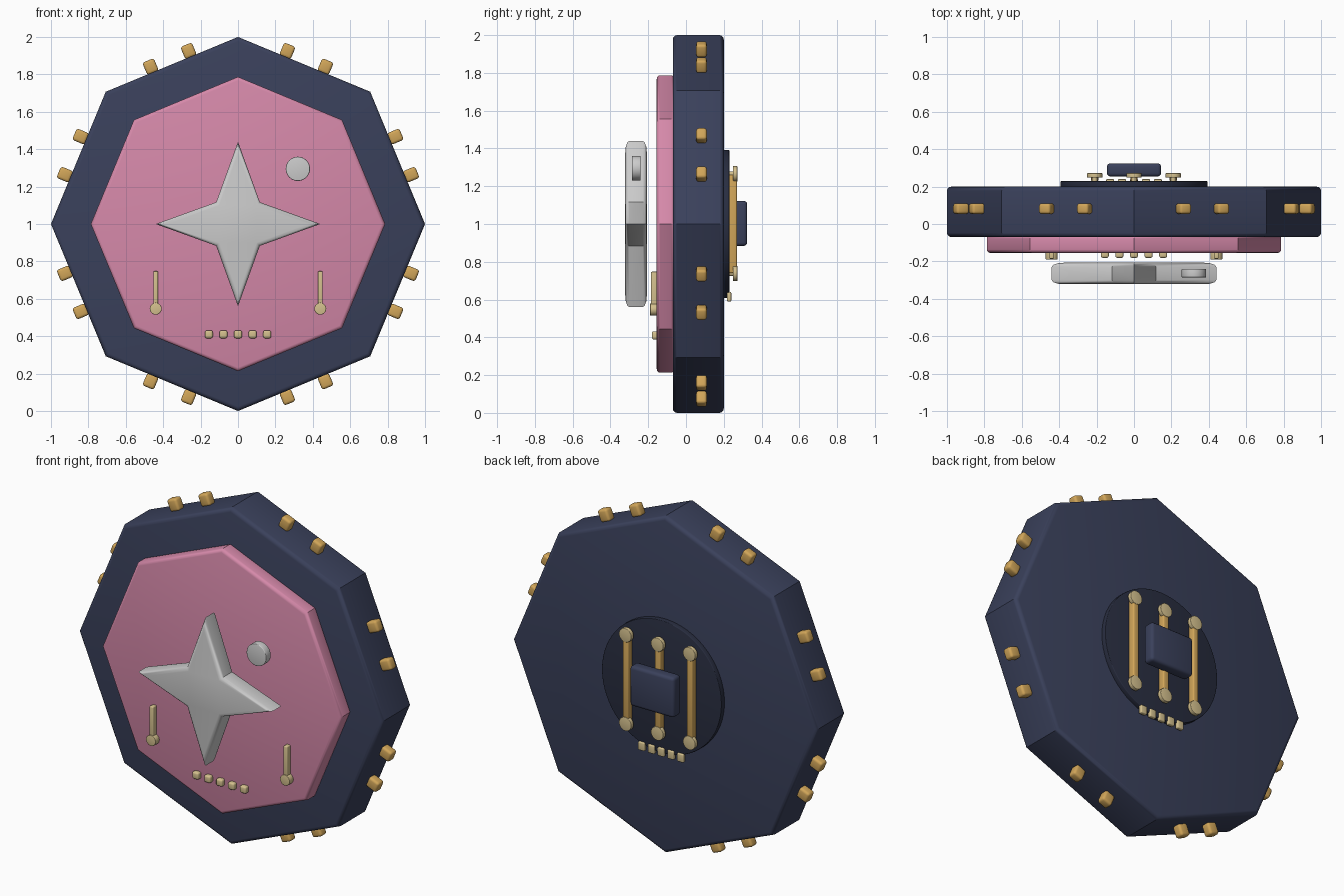
import bpy, bmesh
from math import sin, cos, pi, radians
from mathutils import Matrix

if "Cube" in bpy.data.objects:
    bpy.data.objects.remove(bpy.data.objects["Cube"])


def material(name, rgb):
    m = bpy.data.materials.new(name)
    m.diffuse_color = (*rgb, 1)
    m.use_nodes = True
    m.node_tree.nodes["Principled BSDF"].inputs["Base Color"].default_value = m.diffuse_color
    return m


NAVY = material("navy", (0.042, 0.052, 0.105))
DARK = material("dark_navy", (0.022, 0.027, 0.052))
PINK = material("pink", (0.67, 0.25, 0.40))
GOLD = material("gold", (0.64, 0.38, 0.10))
PALE = material("pale_gold", (0.66, 0.53, 0.27))


def finish(name, bm, mat):
    bmesh.ops.recalc_face_normals(bm, faces=bm.faces)
    mesh = bpy.data.meshes.new(name)
    bm.to_mesh(mesh)
    bm.free()
    ob = bpy.data.objects.new(name, mesh)
    bpy.context.collection.objects.link(ob)
    if mat:
        mesh.materials.append(mat)
    bpy.ops.object.select_all(action='DESELECT')
    ob.select_set(True)
    bpy.context.view_layer.objects.active = ob
    bpy.ops.object.shade_smooth_by_angle(angle=radians(35))
    return ob


def prism(name, pts, y0, y1, mat, bevel=0.0):
    """Extrude an (x, z) outline along y and round the rims of both caps."""
    bm = bmesh.new()
    face = bm.faces.new([bm.verts.new((x, y0, z)) for x, z in pts])
    ext = bmesh.ops.extrude_face_region(bm, geom=[face], use_keep_orig=True)
    for v in ext["geom"]:
        if isinstance(v, bmesh.types.BMVert):
            v.co.y = y1
    bmesh.ops.recalc_face_normals(bm, faces=bm.faces)
    if bevel:
        rims = [e for e in bm.edges if abs(e.verts[0].co.y - e.verts[1].co.y) < 1e-5]
        bmesh.ops.bevel(bm, geom=rims, offset=bevel, segments=3, profile=0.5,
                        affect='EDGES', clamp_overlap=True)
    return finish(name, bm, mat)


def ring(n, r, cx=0, cz=1, r2=None):
    return [(cx + (r2 if r2 and i % 2 else r) * cos(2 * pi * i / n),
             cz + (r2 if r2 and i % 2 else r) * sin(2 * pi * i / n)) for i in range(n)]


def box(name, centre, size, mat, bevel=0.0, turn=0.0):
    """Rounded box, turned around the y axis."""
    bm = bmesh.new()
    bmesh.ops.create_cube(bm, size=1)
    bmesh.ops.scale(bm, vec=size, verts=bm.verts)
    if bevel:
        bmesh.ops.bevel(bm, geom=bm.edges[:], offset=bevel, segments=3,
                        profile=0.5, affect='EDGES')
    bmesh.ops.transform(bm, matrix=Matrix.Translation(centre) @ Matrix.Rotation(turn, 4, 'Y'),
                        verts=bm.verts)
    return finish(name, bm, mat)


# Octagonal body and raised front plate
prism("body", ring(8, 1.0), -0.07, 0.20, NAVY, 0.022)
prism("front_plate", ring(8, 0.787), -0.155, -0.06, PINK, 0.018)

# Floating four-pointed star and round gem
prism("star", ring(8, 0.44, r2=0.165), -0.322, -0.207, None, 0.022)
prism("gem", ring(32, 0.065, 0.32, 1.295), -0.286, -0.240, None, 0.004)

# Two rim studs on every side
for i in range(8):
    a = pi / 8 + i * pi / 4
    for t in (-0.11, 0.11):
        x = 0.956 * cos(a) - t * sin(a)
        z = 1 + 0.956 * sin(a) + t * cos(a)
        box("rim_stud", (x, 0.082, z), (0.072, 0.056, 0.066), GOLD, 0.014, -a)

# Front needles and row of beads
for x in (-0.44, 0.44):
    box("needle", (x, -0.168, 0.645), (0.026, 0.036, 0.205), PALE, 0.006)
    prism("needle_base", ring(24, 0.032, x, 0.547), -0.190, -0.150, PALE, 0.003)
for i in range(-2, 3):
    box("front_bead", (i * 0.078, -0.162, 0.41), (0.042, 0.038, 0.042), PALE, 0.01)

# Back disc with rods, end caps, centre block and beads
prism("back_disc", ring(64, 0.393), 0.19, 0.229, DARK, 0.004)
for x in (-0.21, 0, 0.21):
    box("back_rod", (x, 0.248, 1.0), (0.038, 0.044, 0.52), GOLD, 0.008)
    for z in (0.738, 1.265):
        prism("rod_cap", ring(24, 0.041, x, z), 0.248, 0.272, PALE, 0.003)
        prism("rod_post", ring(12, 0.014, x, z), 0.22, 0.25, PALE)
box("back_block", (0, 0.289, 1.003), (0.29, 0.07, 0.238), NAVY, 0.018)
for i in range(-2, 3):
    box("back_bead", (i * 0.064, 0.228, 0.615), (0.042, 0.024, 0.05), PALE, 0.006)
